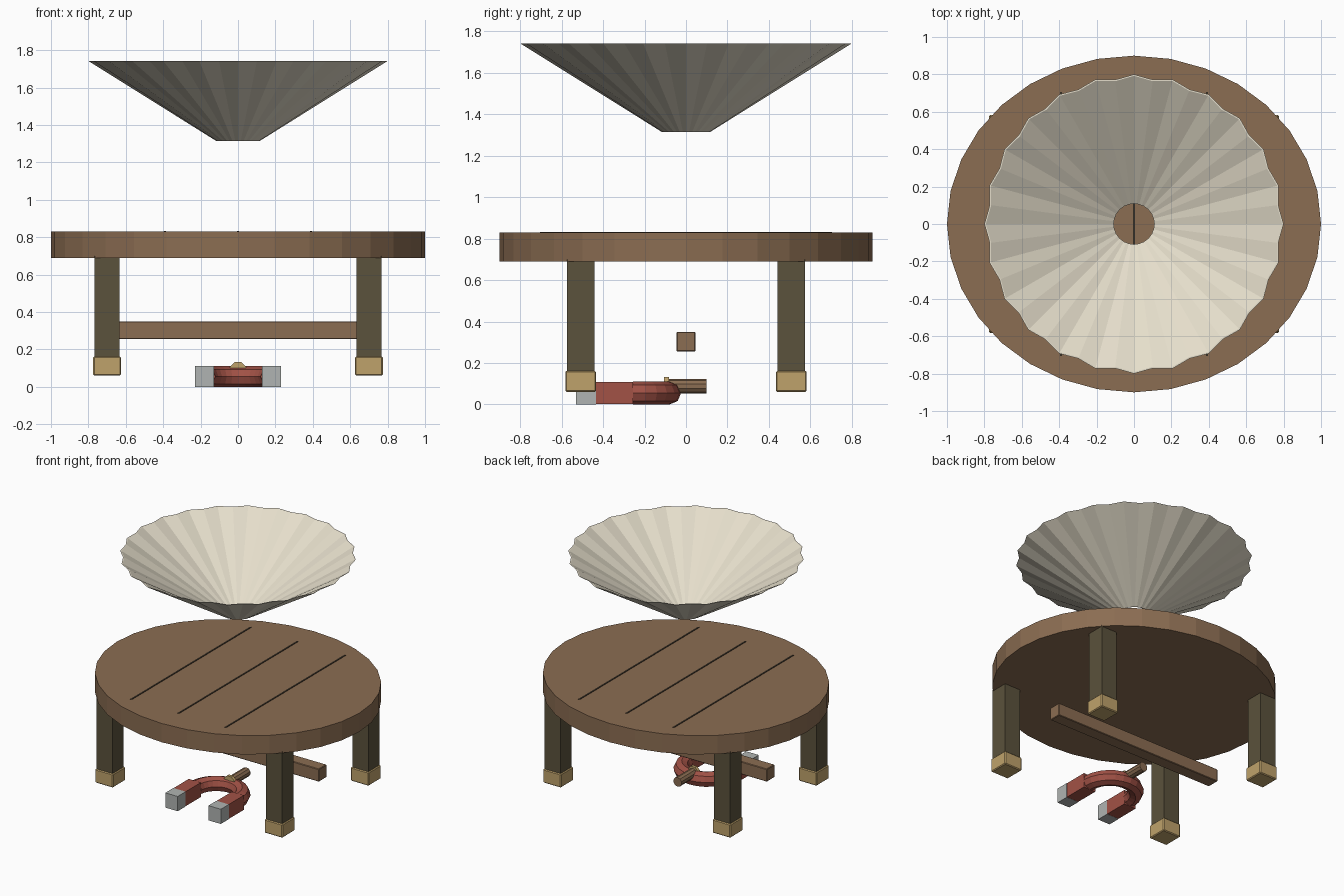
import bpy, bmesh, math
from mathutils import Matrix, Vector

if "Cube" in bpy.data.objects:
    bpy.data.objects.remove(bpy.data.objects["Cube"])


def mat(name, r, g, b):
    lin = [((c / 255 + 0.055) / 1.055) ** 2.4 for c in (r, g, b)]
    m = bpy.data.materials.new(name)
    m.diffuse_color = (*lin, 1)
    m.use_nodes = True
    m.node_tree.nodes["Principled BSDF"].inputs["Base Color"].default_value = m.diffuse_color
    return m


WOOD = mat("brown wood", 139, 109, 82)
LEG = mat("dark olive wood", 91, 82, 60)
BRASS = mat("brass", 191, 162, 107)
GROOVE = mat("dark groove", 54, 46, 36)
CREAM = mat("cream", 229, 222, 203)
RED = mat("magnet red", 162, 82, 70)
STEEL = mat("pale steel", 176, 180, 178)


def finish(name, bm, material):
    bmesh.ops.recalc_face_normals(bm, faces=bm.faces[:])
    me = bpy.data.meshes.new(name)
    bm.to_mesh(me)
    bm.free()
    me.materials.append(material)
    ob = bpy.data.objects.new(name, me)
    bpy.context.collection.objects.link(ob)
    return ob


def box(name, lo, hi, material, bevel=0.0):
    lo, hi = Vector(lo), Vector(hi)
    bm = bmesh.new()
    bmesh.ops.create_cube(bm, size=1, matrix=Matrix.Translation((lo + hi) / 2)
                          @ Matrix.Diagonal((*(hi - lo), 1)))
    if bevel:
        bmesh.ops.bevel(bm, geom=bm.edges[:], offset=bevel, segments=1, affect='EDGES')
    return finish(name, bm, material)


def cylinder(name, matrix, sides, r, depth, material):
    bm = bmesh.new()
    bmesh.ops.create_cone(bm, cap_ends=True, segments=sides, radius1=r, radius2=r,
                          depth=depth, matrix=matrix)
    return finish(name, bm, material)


def loft(name, rings, material, loop, caps=False):
    """Skin closed rings; loop joins the last ring to the first."""
    bm = bmesh.new()
    vs = [[bm.verts.new(p) for p in ring] for ring in rings]
    n = len(vs[0])
    for i in range(len(vs) if loop else len(vs) - 1):
        a, b = vs[i], vs[(i + 1) % len(vs)]
        for j in range(n):
            k = (j + 1) % n
            bm.faces.new((a[j], a[k], b[k], b[j]))
    if caps:
        bm.faces.new(vs[0])
        bm.faces.new(vs[-1])
    return finish(name, bm, material)


# Oval table top with three dark plank grooves
cylinder("table_top", Matrix.Translation((0, 0, 0.76)) @ Matrix.Diagonal((1, 0.9, 1, 1)),
         32, 1.0, 0.14, WOOD)
for i, x in enumerate((-0.39, 0, 0.39)):
    box(f"plank_groove_{i + 1}", (x - 0.006, -0.705, 0.825), (x + 0.006, 0.705, 0.833), GROOVE)

# Four legs with brass feet
for sy, end in ((-1, "front"), (1, "back")):
    for sx, side in ((-1, "left"), (1, "right")):
        x, y = sx * 0.70, sy * 0.508
        box(f"{end}_{side}_leg", (x - 0.066, y - 0.066, 0.065), (x + 0.066, y + 0.066, 0.70), LEG)
        box(f"{end}_{side}_foot", (x - 0.074, y - 0.074, 0.06), (x + 0.074, y + 0.074, 0.162),
            BRASS, 0.006)

# Stretcher beam
box("stretcher", (-0.70, -0.046, 0.255), (0.70, 0.046, 0.35), WOOD, 0.004)

# Pleated cone dish, open at the bottom
N = 48


def dish_ring(r_peak, r_valley, z):
    return [((r_peak, r_valley)[j % 2] * math.cos(math.tau * j / N),
             (r_peak, r_valley)[j % 2] * math.sin(math.tau * j / N), z) for j in range(N)]


loft("pleated_dish", [dish_ring(0.80, 0.778, 1.742), dish_ring(0.117, 0.115, 1.315),
                      dish_ring(0.109, 0.107, 1.315), dish_ring(0.792, 0.770, 1.742)],
     CREAM, True)

# Horseshoe magnet: half ring, two arms, two steel tips
CY, R, r = -0.255, 0.176, 0.055
bend = []
for i in range(13):
    a = math.pi * i / 12
    bend.append([((R + r * math.cos(t)) * math.cos(a), CY + (R + r * math.cos(t)) * math.sin(a),
                  r + r * math.sin(t)) for t in (math.tau * j / 8 for j in range(8))])
loft("magnet_bend", bend, RED, False, True)
for sx, side in ((-1, "left"), (1, "right")):
    x = sx * 0.178
    box(f"magnet_{side}_arm", (x - 0.05, -0.44, 0.001), (x + 0.05, CY, 0.109), RED)
    box(f"magnet_{side}_tip", (x - 0.051, -0.53, 0), (x + 0.051, -0.435, 0.11), STEEL)

# Magnet handle and its brass collar, both lying along y
along_y = Matrix.Rotation(math.pi / 2, 4, 'X')
cylinder("magnet_handle", Matrix.Translation((0, 0.003, 0.0875)) @ along_y, 10, 0.034, 0.194, WOOD)
cylinder("handle_collar", Matrix.Translation((0, -0.093, 0.09)) @ along_y
         @ Matrix.Rotation(math.pi / 8, 4, 'Z'), 8, 0.046, 0.024, BRASS)
